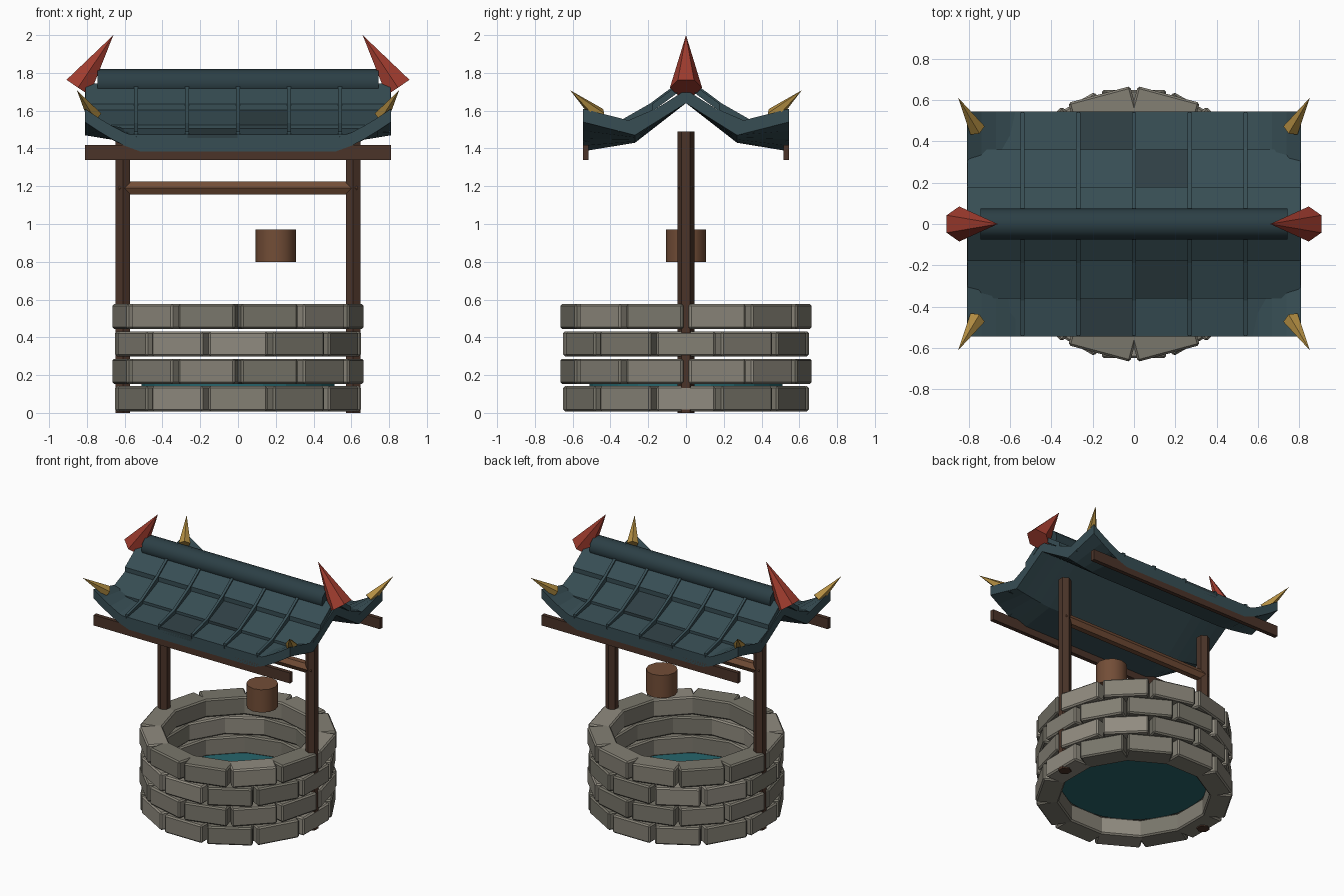
import bpy, bmesh, math, random
from mathutils import Vector, Matrix

if "Cube" in bpy.data.objects:
    bpy.data.objects.remove(bpy.data.objects["Cube"])

random.seed(4)
pi = math.pi


def mat(name, r, g, b):
    m = bpy.data.materials.new(name)
    m.diffuse_color = (r, g, b, 1)
    m.use_nodes = True
    m.node_tree.nodes["Principled BSDF"].inputs["Base Color"].default_value = m.diffuse_color
    return m


STONES = [mat("stone_a", .23, .215, .175), mat("stone_b", .19, .18, .145), mat("stone_c", .28, .26, .215)]
TEAL = mat("roof_teal", .038, .075, .088)
TEAL_DARK = mat("roof_teal_dark", .028, .05, .058)
RIDGE = mat("ridge_teal", .025, .05, .06)
RED = mat("horn_red", .35, .045, .028)
GOLD = mat("spike_gold", .45, .27, .055)
DARK_WOOD = mat("dark_wood", .07, .034, .022)
WOOD = mat("warm_wood", .17, .075, .038)
WATER = mat("water", .02, .13, .15)


def make(name, bm, material):
    bmesh.ops.recalc_face_normals(bm, faces=bm.faces)
    me = bpy.data.meshes.new(name)
    bm.to_mesh(me)
    bm.free()
    ob = bpy.data.objects.new(name, me)
    me.materials.append(material)
    bpy.context.collection.objects.link(ob)
    return ob


def box(name, loc, size, material, turn=0, bevel=0):
    bm = bmesh.new()
    m = Matrix.Rotation(turn, 4, 'Z') @ Matrix.Translation(loc) @ Matrix.Diagonal((*size, 1))
    bmesh.ops.create_cube(bm, size=1, matrix=m)
    ob = make(name, bm, material)
    if bevel:
        mod = ob.modifiers.new("bevel", 'BEVEL')
        mod.width, mod.segments = bevel, 1
    return ob


def cone(name, start, end, r1, r2, sides, material, smooth=False):
    """Cylinder or cone from start to end; local y stays on world y when the axis lies in xz."""
    a, b = Vector(start), Vector(end)
    d = b - a
    if abs(d.y) < 1e-6:
        rot = Matrix.Rotation(math.atan2(d.x, d.z), 4, 'Y')
    else:
        rot = d.to_track_quat('Z', 'Y').to_matrix().to_4x4()
    bm = bmesh.new()
    bmesh.ops.create_cone(bm, cap_ends=True, segments=sides, radius1=r1, radius2=r2,
                          depth=d.length, matrix=Matrix.Translation((a + b) / 2) @ rot)
    if smooth:
        for f in bm.faces:
            f.smooth = len(f.verts) == 4
    bmesh.ops.remove_doubles(bm, verts=bm.verts, dist=1e-5)
    return make(name, bm, material)


def loft(name, rings, material):
    """Closed cross-sections joined by quads; each ring is a top line plus reversed bottom line."""
    bm = bmesh.new()
    vs = [[bm.verts.new(p) for p in ring] for ring in rings]
    n = len(vs[0])
    for a, b in zip(vs, vs[1:]):
        for i in range(n):
            bm.faces.new((a[i], a[(i + 1) % n], b[(i + 1) % n], b[i]))
    for ring in (vs[0], vs[-1]):
        for i in range(n // 2 - 1):
            bm.faces.new((ring[i], ring[i + 1], ring[n - 2 - i], ring[n - 1 - i]))
    return make(name, bm, material)


def slab(name, line, thick, x0, x1, side, material):
    """Strip following a (y, z) line on one side of the roof."""
    pts = list(line) + [(y, z - thick) for y, z in reversed(line)]
    return loft(name, [[(x, side * y, z) for y, z in pts] for x in (x0, x1)], material)


# Stone ring: four courses of twelve blocks, every other course turned half a block
for row in range(4):
    for i in range(12):
        ang = (i + .5 * (row % 2)) * pi / 6
        box(f"stone_{row}_{i}", (0, -.572, .075 + row * .145), (.31, .156, .133),
            random.choice(STONES), ang, .01)

# Water
cone("water", (0, 0, .14), (0, 0, .16), .51, .51, 24, WATER)

# Posts, windlass bar and bucket
for s, n in ((-1, "left"), (1, "right")):
    cone(f"{n}_post", (s * .61, 0, 0), (s * .61, 0, 1.49), .045, .045, 6, DARK_WOOD)
cone("windlass_bar", (-.63, 0, 1.19), (.63, 0, 1.19), .04, .04, 6, WOOD)
cone("bucket", (.2, 0, .8), (.2, 0, .97), .107, .107, 12, WOOD, True)

# Roof base: bent slab whose corners sweep upward
PROFILE = [(0, 1.71, 0), (.27, 1.50, .04), (.545, 1.455, .155)]
HALF = [(-y, z, l) for y, z, l in PROFILE[:0:-1]] + PROFILE
rings = []
for x in (-.81, -.74, -.67, -.6, -.52, .52, .6, .67, .74, .81):
    t = max(0, (abs(x) - .52) / .29) ** 1.3
    top = [(x, y, z + l * t) for y, z, l in HALF]
    rings.append(top + [(x, y, z - .07) for x, y, z in reversed(top)])
loft("roof_base", rings, TEAL)

# Roof tiles in three overlapping rows, battens between columns, eave beams
ROWS = [((.03, 1.745), (.18, 1.635)), ((.17, 1.607), (.36, 1.525)), ((.35, 1.507), (.545, 1.475))]
for side, n in ((-1, "front"), (1, "back")):
    for r, line in enumerate(ROWS):
        for c in range(6):
            x0, x1 = -.81 + c * .27, -.54 + c * .27
            if r == 2:
                x0, x1 = max(x0, -.65), min(x1, .65)
            dark = (r, c) in ((2, 2), (1, 3))
            slab(f"{n}_tile_{r}_{c}", line, .04, x0 + .003, x1 - .003, side,
                 TEAL_DARK if dark else TEAL)
    for c in range(5):
        x = -.54 + c * .27
        slab(f"{n}_batten_{c}", [(.05, 1.742), (.19, 1.638), (.37, 1.535), (.54, 1.49)],
             .05, x - .01, x + .01, side, TEAL)
    box(f"{n}_eave_beam", (0, side * .53, 1.378), (1.62, .03, .078), DARK_WOOD)

# Ridge roll
cone("ridge_roll", (-.745, 0, 1.745), (.745, 0, 1.745), .075, .075, 12, RIDGE, True)

# Ridge horns and corner spikes
for s, n in ((-1, "left"), (1, "right")):
    cone(f"{n}_ridge_horn", (s * .847, 0, 1.722), (s * .66, 0, 2.0), .085, 0, 6, RED)
    for t, m in ((-1, "front"), (1, "back")):
        cone(f"{m}_{n}_corner_spike", (s * .762, t * .46, 1.575), (s * .853, t * .613, 1.708),
             .042, 0, 5, GOLD)
